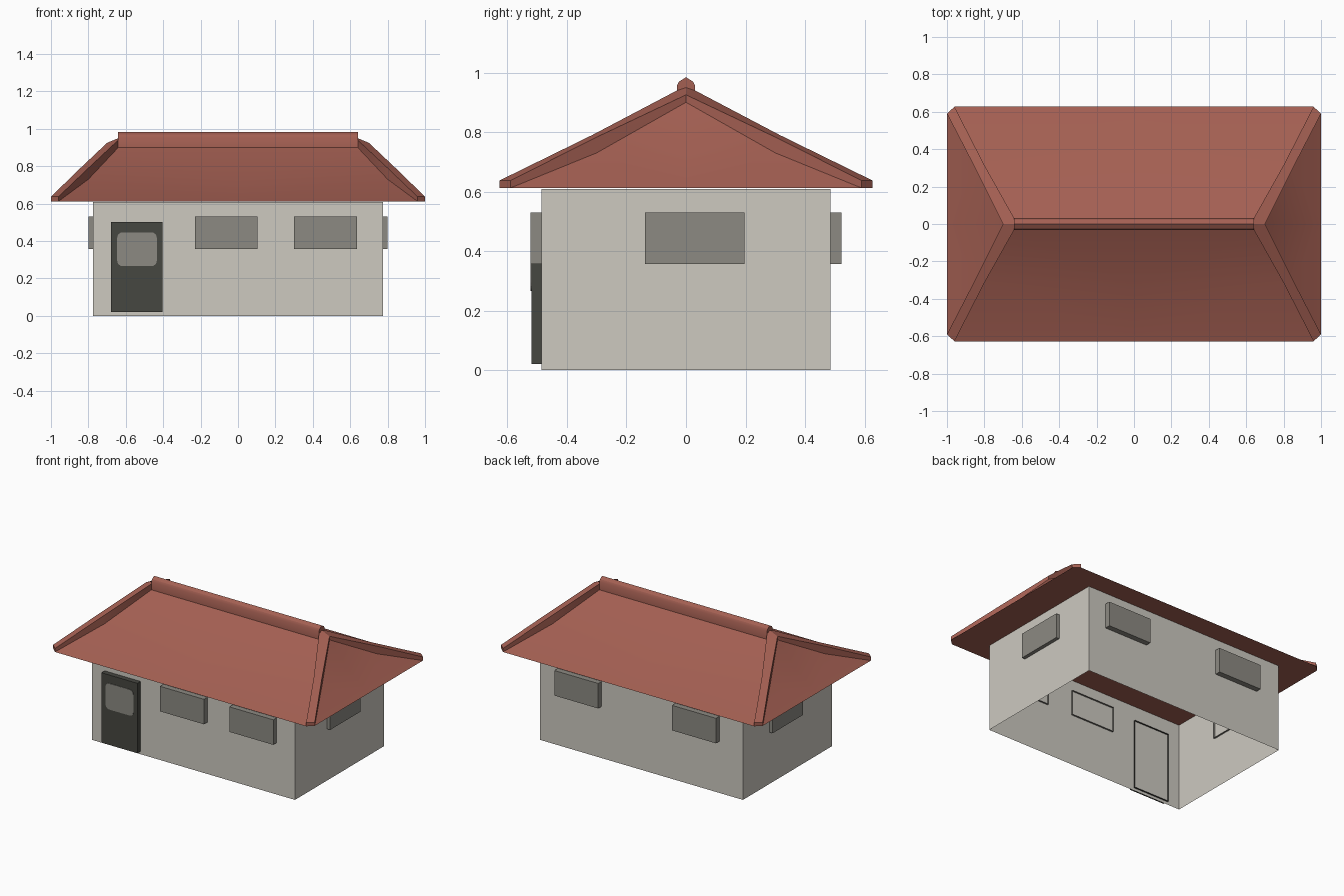
import bpy, bmesh, math

if "Cube" in bpy.data.objects:
    bpy.data.objects.remove(bpy.data.objects["Cube"])


def material(name, rgb):
    m = bpy.data.materials.new(name)
    m.diffuse_color = (*rgb, 1)
    m.use_nodes = True
    m.node_tree.nodes["Principled BSDF"].inputs["Base Color"].default_value = m.diffuse_color
    return m


PLASTER = material("pale plaster", (0.61, 0.585, 0.53))
TILE = material("red roof tile", (0.37, 0.115, 0.085))
GLASS = material("grey window", (0.265, 0.255, 0.225))
DOOR = material("dark door", (0.062, 0.063, 0.053))


def finish(name, bm, mat, smooth=False):
    me = bpy.data.meshes.new(name)
    bm.to_mesh(me)
    bm.free()
    me.materials.append(mat)
    ob = bpy.data.objects.new(name, me)
    bpy.context.collection.objects.link(ob)
    if smooth:
        bpy.ops.object.select_all(action='DESELECT')
        ob.select_set(True)
        bpy.context.view_layer.objects.active = ob
        bpy.ops.object.shade_smooth_by_angle(angle=math.radians(30))
    return ob


def box(name, lo, hi, mat, open_dir=None):
    """Box between two corners; the side facing open_dir is left open."""
    bm = bmesh.new()
    bmesh.ops.create_cube(bm, size=1)
    for v in bm.verts:
        v.co = [lo[i] + (v.co[i] + 0.5) * (hi[i] - lo[i]) for i in range(3)]
    bm.normal_update()
    if open_dir:
        drop = [f for f in bm.faces if sum(a * b for a, b in zip(f.normal, open_dir)) > 0.9]
        bmesh.ops.delete(bm, geom=drop, context='FACES')
    return finish(name, bm, mat)


# Walls: a shell open at the bottom and closed by the roof above
W, D, H = 0.775, 0.485, 0.608
walls = box("walls", (-W, -D, 0), (W, D, H), PLASTER, (0, 0, -1))
bm = bmesh.new()
bm.from_mesh(walls.data)
bmesh.ops.delete(bm, geom=[f for f in bm.faces if f.normal.z > 0.9], context='FACES')
bm.to_mesh(walls.data)
bm.free()

# Windows: boxes standing proud of the walls, poking slightly through inside
Z0, Z1, IN = 0.357, 0.53, 0.012
for i, x in enumerate((-0.23, 0.30)):
    box(f"front_window_{i}", (x, -0.522, Z0), (x + 0.335, -D + IN, Z1), GLASS, (0, 1, 0))
for i, x in enumerate((-0.595, 0.305)):
    box(f"back_window_{i}", (x, D - IN, Z0), (x + 0.335, 0.523, Z1), GLASS, (0, -1, 0))
box("right_window", (W - IN, -0.137, Z0), (0.80, 0.197, Z1), GLASS, (-1, 0, 0))
box("left_window", (-0.80, -0.137, Z0), (-W + IN, 0.197, Z1), GLASS, (1, 0, 0))

# Door with a rounded pane
box("door", (-0.68, -0.52, 0.02), (-0.405, -D + IN, 0.503), DOOR, (0, 1, 0))
bm = bmesh.new()
cx, cz, hw, hh, r = -0.54, 0.356, 0.106, 0.09, 0.028
ring = []
for k, (sx, sz) in enumerate(((1, 1), (-1, 1), (-1, -1), (1, -1))):
    for j in range(5):
        a = math.radians(90 * k + 22.5 * j)
        ring.append(bm.verts.new((cx + sx * (hw - r) + r * math.cos(a), -0.523,
                                  cz + sz * (hh - r) + r * math.sin(a))))
pane = bm.faces.new(ring)
out = bmesh.ops.extrude_face_region(bm, geom=[pane])
for v in out["geom"]:
    if isinstance(v, bmesh.types.BMVert):
        v.co.y += 0.006
bmesh.ops.recalc_face_normals(bm, faces=bm.faces)
finish("door_pane", bm, GLASS)

# Roof: concave hip slopes with straight raised hip caps, one quarter mirrored
A = [(0.96, 0.627), (0.80, 0.315), (0.64, 0.03)]   # cap edge on the long slope
B = [(1.00, 0.59), (0.85, 0.30), (0.70, 0.0)]      # cap edge on the end slope
LOW = [0.612, 0.73, 0.90]
TOP_A = [0.637, 0.79, 0.94]
TOP_B = [0.637, 0.783, 0.925]
quarter = []
for i in range(2):
    (ax, ay), (cx, cy) = A[i], A[i + 1]
    (bx, by), (dx, dy) = B[i], B[i + 1]
    l0, l1 = LOW[i], LOW[i + 1]
    quarter += [
        [(0, ay, l0), (ax, ay, l0), (cx, cy, l1), (0, cy, l1)],
        [(bx, 0, l0), (bx, by, l0), (dx, dy, l1)] + ([(dx, 0, l1)] if dy else []),
        [(ax, ay, l0), (ax, ay, TOP_A[i]), (cx, cy, TOP_A[i + 1]), (cx, cy, l1)],
        [(bx, by, l0), (bx, by, TOP_B[i]), (dx, dy, TOP_B[i + 1]), (dx, dy, l1)],
        [(ax, ay, TOP_A[i]), (bx, by, TOP_B[i]), (dx, dy, TOP_B[i + 1]), (cx, cy, TOP_A[i + 1])],
    ]
quarter += [
    [(*A[0], LOW[0]), (*B[0], LOW[0]), (*B[0], TOP_B[0]), (*A[0], TOP_A[0])],        # cap end
    [(0, 0, LOW[0]), (1, 0, LOW[0]), (*B[0], LOW[0]), (*A[0], LOW[0]), (0, A[0][1], LOW[0])],
    [(0.64, 0.03, 0.94), (0.70, 0, 0.925), (0.64, 0, 0.95)],
    [(0.64, 0.03, 0.90), (0.64, 0.03, 0.94), (0.64, 0, 0.95), (0.64, 0, 0.90)],
    [(0, 0.03, 0.90), (0.64, 0.03, 0.90), (0.64, 0, 0.90), (0, 0, 0.90)],
]
bm = bmesh.new()
for sx in (1, -1):
    for sy in (1, -1):
        for face in quarter:
            bm.faces.new([bm.verts.new((sx * x, sy * y, z)) for x, y, z in face])
bmesh.ops.remove_doubles(bm, verts=bm.verts, dist=1e-4)
bmesh.ops.recalc_face_normals(bm, faces=bm.faces)
finish("roof", bm, TILE, True)

# Ridge cap
profile = [(-0.031, 0.895), (-0.031, 0.955), (-0.023, 0.97), (0, 0.984),
           (0.023, 0.97), (0.031, 0.955), (0.031, 0.895)]
bm = bmesh.new()
ends = [[bm.verts.new((x, y, z)) for y, z in profile] for x in (-0.641, 0.641)]
for e in ends:
    bm.faces.new(e)
for i in range(len(profile)):
    j = (i + 1) % len(profile)
    bm.faces.new((ends[0][i], ends[0][j], ends[1][j], ends[1][i]))
bmesh.ops.recalc_face_normals(bm, faces=bm.faces)
finish("ridge_cap", bm, TILE, True)
